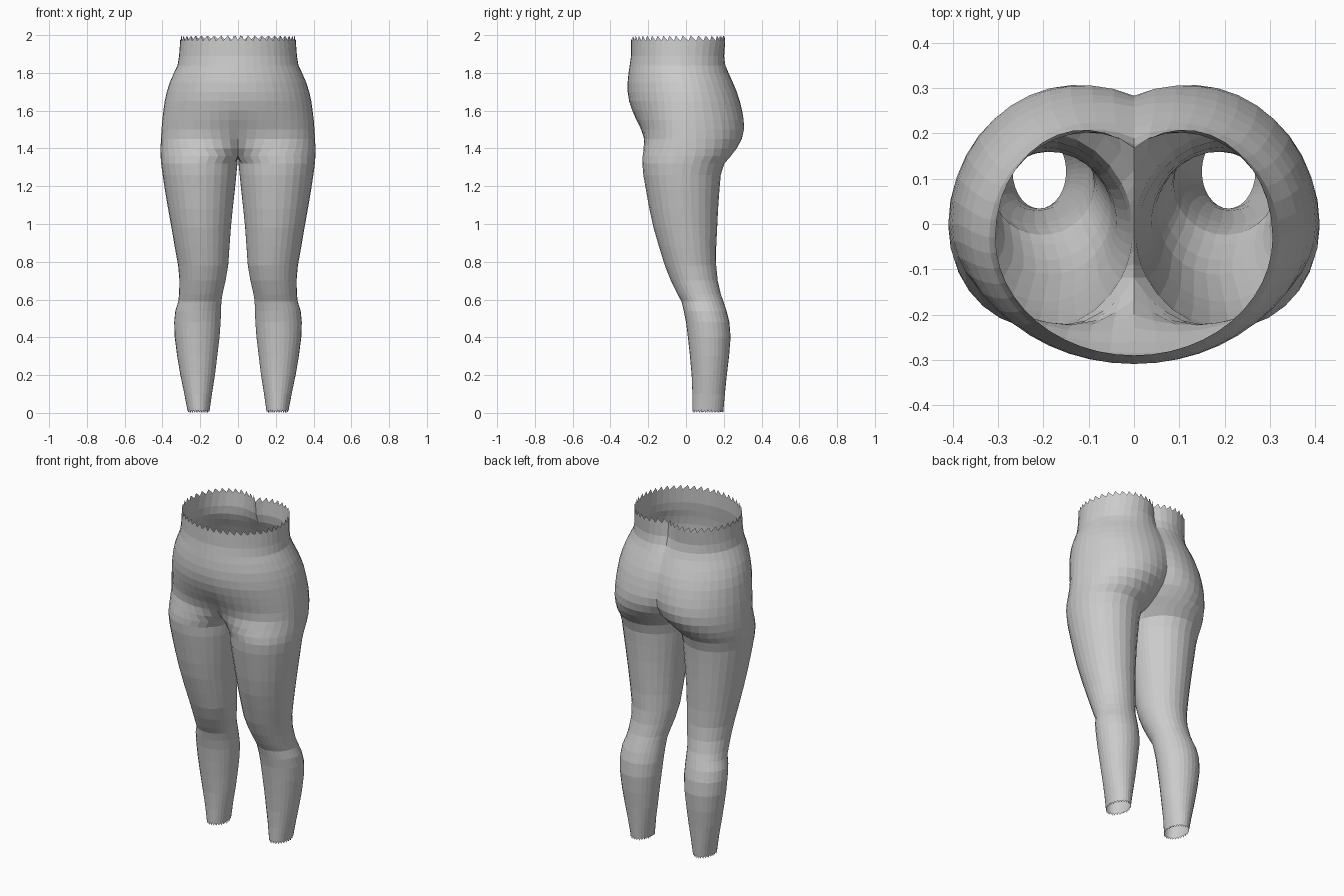
import bpy, bmesh
from math import sin, cos, asin, pi

if "Cube" in bpy.data.objects:
    bpy.data.objects.remove(bpy.data.objects["Cube"])

OUTER, INNER = 24, 8      # segments of the outer arc and the inner-thigh arc

# leg sections: z, inner x, outer x, front y, back y
LEG = [
    (0.015, .150, .268, .034, .198), (0.10, .138, .284, .034, .206),
    (0.20, .122, .305, .030, .216), (0.30, .110, .322, .021, .228),
    (0.40, .098, .335, .010, .236), (0.48, .092, .338, .000, .230),
    (0.54, .090, .332, -.012, .215), (0.59, .088, .316, -.024, .198),
    (0.63, .082, .312, -.046, .184), (0.70, .066, .310, -.080, .168),
    (0.78, .052, .317, -.112, .160), (0.88, .045, .335, -.143, .160),
    (0.98, .038, .352, -.172, .165), (1.08, .028, .370, -.194, .170),
    (1.18, .017, .387, -.212, .177), (1.26, .009, .399, -.226, .184),
    (1.32, .003, .407, -.231, .203),
]
# seat sections: z, half width, front y, back y, front and back lobe centre x, widest y
SEAT = [
    (1.36, .410, -.230, .238, .190, .190, -.005), (1.40, .410, -.226, .268, .165, .170, 0),
    (1.45, .408, -.223, .296, .125, .145, 0), (1.50, .405, -.238, .307, .085, .125, 0),
    (1.55, .401, -.262, .306, .050, .110, 0), (1.60, .395, -.285, .297, .020, .100, 0),
    (1.65, .388, -.301, .285, .010, .090, 0), (1.70, .377, -.309, .269, 0, .080, -.005),
    (1.75, .361, -.309, .248, 0, .080, -.015), (1.80, .339, -.304, .225, 0, .080, -.025),
    (1.84, .320, -.298, .209, 0, .090, -.03), (1.89, .312, -.291, .202, 0, .100, -.03),
    (1.97, .306, -.290, .208, 0, .110, -.03),
]

bm = bmesh.new()


def seat_ring(z, w, yf, yb, cf, cb, ym):
    """Half section from the front seam round the hip to the back seam."""
    ring = []
    for i in range(OUTER + 1):
        t = 2 * i / OUTER - 1
        c, y = (cf, yf) if t < 0 else (cb, yb)
        a = abs(t) * (pi / 2 + asin(c / (w - c)))
        x = 0 if i in (0, OUTER) else c + (w - c) * cos(a)
        ring.append(bm.verts.new((x, ym + (y - ym) * sin(a), z)))
    return ring


def leg_ring(z, xi, xo, yf, yb):
    """Closed section with the same point order as the crotch ring."""
    end = pi * 0.84
    angles = [end * (2 * i / OUTER - 1) for i in range(OUTER + 1)]
    angles += [end + 2 * (pi - end) * i / INNER for i in range(1, INNER)]
    return [bm.verts.new(((xi + xo) / 2 + (xo - xi) / 2 * cos(a),
                          (yf + yb) / 2 + (yb - yf) / 2 * sin(a), z)) for a in angles]


def bridge(low, high, closed):
    n = len(low)
    for i in range(n if closed else n - 1):
        j = (i + 1) % n
        bm.faces.new((low[i], low[j], high[j], high[i]))


def teeth(ring, dz, closed):
    """Ragged saw-tooth hem along an open edge."""
    n = len(ring)
    for i in range(n if closed else n - 1):
        a, b = ring[i], ring[(i + 1) % n]
        co = a.co.lerp(b.co, 0.3)
        co.z += dz
        tip = bm.verts.new(co)
        bm.faces.new((a, b, tip) if dz > 0 else (b, a, tip))


# seat and waist
seat = [seat_ring(*s) for s in SEAT]
for lo, hi in zip(seat, seat[1:]):
    bridge(lo, hi, False)
teeth(seat[-1], 0.027, False)

# crotch seam closes the lowest seat ring along the centre plane
front, back = seat[0][0].co, seat[0][-1].co
crotch = seat[0] + [bm.verts.new(back.lerp(front, i / INNER)) for i in range(1, INNER)]

# leg
legs = [leg_ring(*s) for s in LEG] + [crotch]
for lo, hi in zip(legs, legs[1:]):
    bridge(lo, hi, True)
teeth(legs[0], -0.014, True)

mesh = bpy.data.meshes.new("leggings")
bm.to_mesh(mesh)
bm.free()
leggings = bpy.data.objects.new("leggings", mesh)
bpy.context.collection.objects.link(leggings)

# mirrored other half
mirror = leggings.modifiers.new("mirror", 'MIRROR')
mirror.use_axis[0] = True
mirror.merge_threshold = 0.0005
